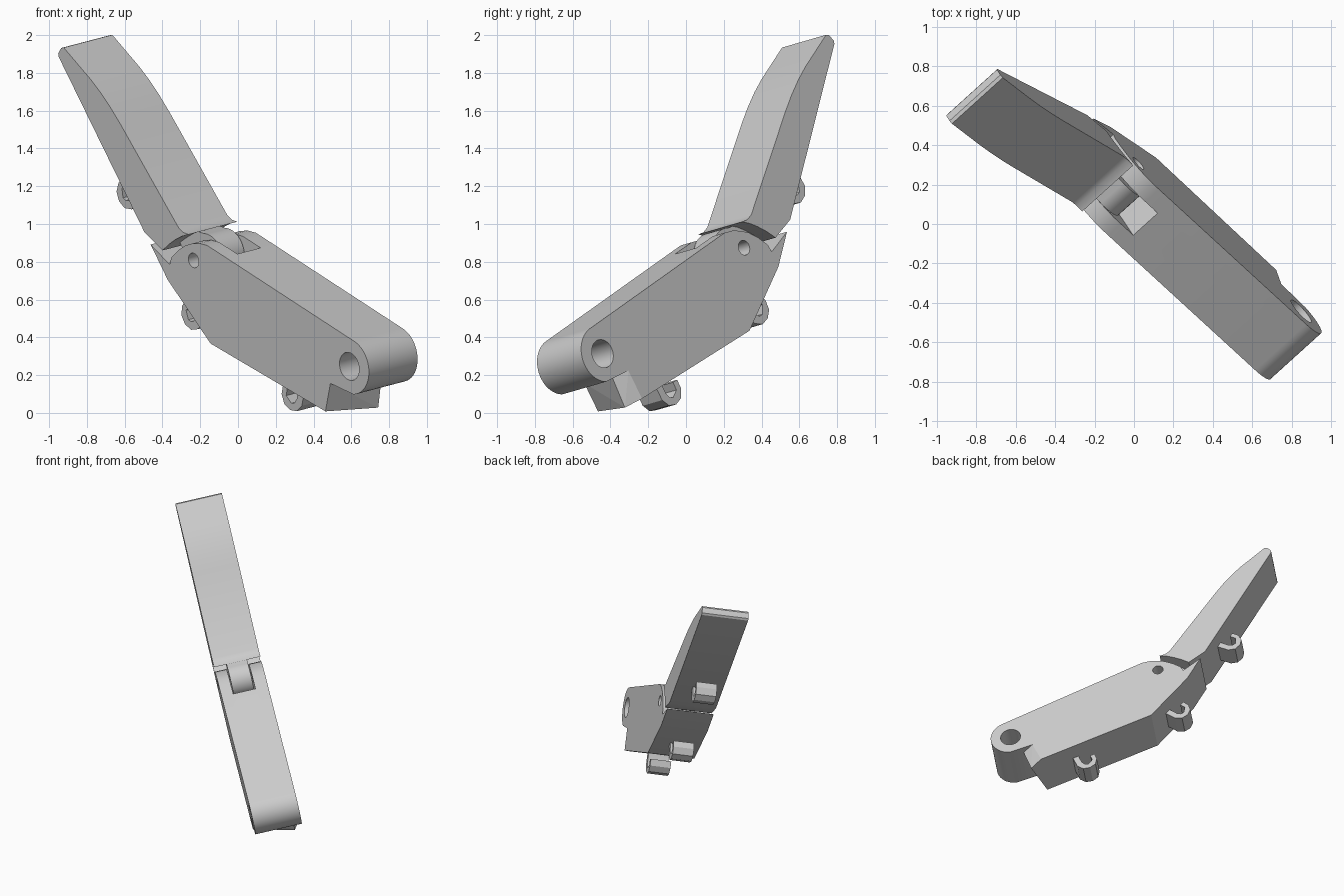
import bpy, bmesh, math
from mathutils import Matrix, Vector

cube = bpy.data.objects.get("Cube")
if cube:
    bpy.data.objects.remove(cube)

# Tilted working frame: u along the part, a across its width, v upward
A = Vector((0.728, 0.6586, 0.1906)).normalized()
U = A.cross(Vector((0, 0, 1))).normalized()
V = U.cross(A)
FRAME = Matrix((U, A, V)).transposed().to_4x4()
FRAME.translation = A * 0.0316
WIDTH = 0.354
HINGE, PIVOT = (-0.213, 0.816), (0.896, 0.2445)

grey = bpy.data.materials.new("plain_grey")
grey.use_nodes = True
grey.diffuse_color = (0.6, 0.6, 0.6, 1)
grey.node_tree.nodes["Principled BSDF"].inputs["Base Color"].default_value = (0.6, 0.6, 0.6, 1)


def arc(center, r, start, end, n=16):
    steps = [math.radians(start + (end - start) * i / n) for i in range(n + 1)]
    return [(center[0] + r * math.cos(t), center[1] + r * math.sin(t)) for t in steps]


def make(name, bm):
    bmesh.ops.recalc_face_normals(bm, faces=bm.faces)
    mesh = bpy.data.meshes.new(name)
    bm.to_mesh(mesh)
    bm.free()
    mesh.materials.append(grey)
    ob = bpy.data.objects.new(name, mesh)
    bpy.context.collection.objects.link(ob)
    ob.matrix_world = FRAME
    return ob


def prism(name, profile, t0=0.0, t1=1.0):
    """Extrude a (u, v) profile across a fraction of the width."""
    bm = bmesh.new()
    face = bm.faces.new([bm.verts.new((u, t0 * WIDTH, v)) for u, v in profile])
    new = bmesh.ops.extrude_face_region(bm, geom=[face])["geom"]
    moved = [g for g in new if isinstance(g, bmesh.types.BMVert)]
    bmesh.ops.translate(bm, verts=moved, vec=(0, (t1 - t0) * WIDTH, 0))
    return make(name, bm)


def select(ob):
    bpy.ops.object.select_all(action='DESELECT')
    ob.select_set(True)
    bpy.context.view_layer.objects.active = ob


def cut(ob, profile, t0=-0.2, t1=1.2):
    cutter = prism("cutter", profile, t0, t1)
    cutter.hide_render = True
    mod = ob.modifiers.new("cut", 'BOOLEAN')
    mod.operation, mod.solver, mod.object = 'DIFFERENCE', 'EXACT', cutter
    select(ob)
    bpy.ops.object.modifier_apply(modifier=mod.name)
    bpy.data.objects.remove(cutter)


def smooth(ob):
    select(ob)
    bpy.ops.object.shade_smooth_by_angle(angle=math.radians(25))


def circle(center, r):
    return arc(center, r, 0, 348.75, 31)


# Lower body with rounded pivot end, knuckle cheeks and a stop spike
body = prism("lower_body",
             arc(PIVOT, 0.151, -90, 64, 20)
             + [(-0.044, 0.875), (-0.09, 0.897), (-0.147, 0.908), (-0.205, 0.907),
                (-0.26, 0.897), (-0.325, 0.869), (-0.384, 0.832),
                (-0.407, 0.794), (-0.534, 0.902), (-0.44, 0.713),
                (-0.174, 0.368), (0.656, 0.002), (0.727, 0.153)])
cut(body, circle(PIVOT, 0.076))
cut(body, circle(HINGE, 0.04))
cut(body, [(0.04, 1.0), (0.04, 0.834)] + arc(HINGE, 0.14, -40, -190) + [(-0.37, 1.0)], 0.25, 0.73)
smooth(body)

# Pointed heel at the lower end of the body
bm = bmesh.new()
for u, t, v in [(0.656, 0, 0.002), (0.656, 1, 0.002), (0.727, 0, 0.153), (0.727, 1, 0.153),
                (0.738, 0.85, -0.036), (0.8, 0.85, 0.128), (0.6, 0, 0.04), (0.6, 1, 0.04)]:
    bm.verts.new((u, t * WIDTH, v))
bmesh.ops.convex_hull(bm, input=bm.verts)
make("heel", bm)

# Upper arm with a curved taper and rounded tip
arm = prism("upper_arm",
            [(-0.568, 0.967), (-0.447, 0.87), (-0.39, 0.903), (-0.331, 0.929),
             (-0.28, 0.946), (-0.223, 0.956), (-0.262, 0.967), (-0.295, 0.994),
             (-0.634, 1.549), (-0.693, 1.638), (-0.756, 1.721), (-0.82, 1.793),
             (-0.885, 1.856), (-0.996, 1.964), (-1.015, 1.962), (-1.031, 1.948),
             (-1.046, 1.932), (-1.047, 1.915)])
smooth(arm)

# Hinge tongue of the arm, sitting in the body slot
tongue = prism("hinge_tongue", arc(HINGE, 0.127, -150, 90, 24) + [(-0.31, 0.97), (-0.42, 0.91)],
               0.27, 0.71)
cut(tongue, circle(HINGE, 0.04))
smooth(tongue)

# Hook clips along the underside; the open tip points up the part
HOOK = [(-0.08, -0.02), (-0.08, 0.09), (-0.05, 0.135), (0, 0.15), (0.05, 0.135),
        (0.08, 0.09), (0.08, 0.04), (0.045, 0.04), (0.045, 0.085), (0, 0.11),
        (-0.022, 0.1), (-0.035, 0.07), (-0.035, -0.02)]
for name, base, along in [("bottom_clip", (0.36, 0.133), (-0.83, 0.366)),
                          ("back_clip", (-0.314, 0.55), (-0.266, 0.345)),
                          ("arm_clip", (-0.68, 1.19), (-0.479, 0.948))]:
    s = Vector(along).normalized()
    d = Vector((-s.y, s.x))
    profile = [tuple(Vector(base) + s * p + d * q) for p, q in HOOK]
    smooth(prism(name, profile, 0.2, 0.64))
